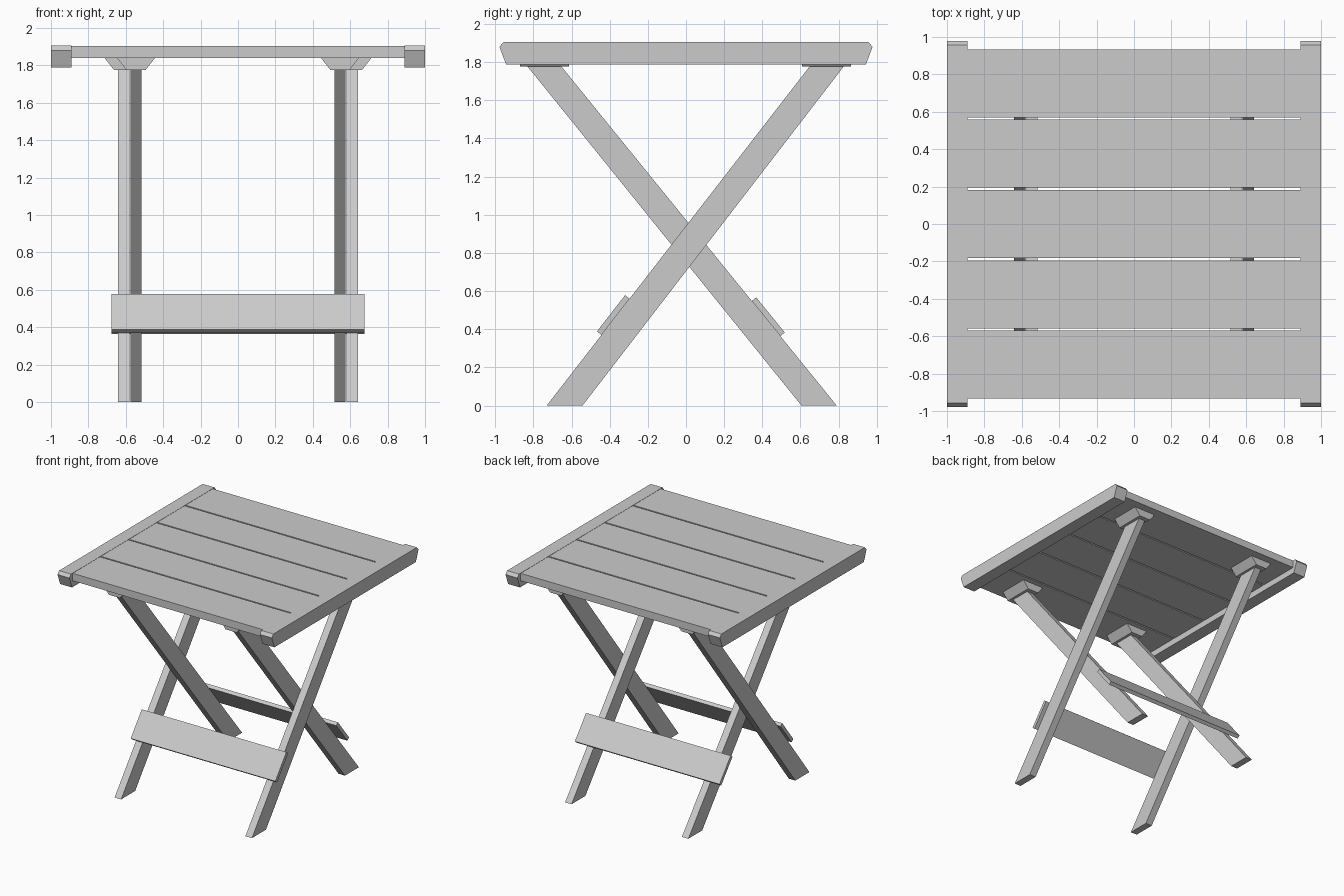
import bpy
import bmesh
from mathutils import Vector

cube = bpy.data.objects.get("Cube")
if cube:
    bpy.data.objects.remove(cube, do_unlink=True)

grey = bpy.data.materials.new("light_grey")
grey.use_nodes = True
colour = (0.6, 0.6, 0.6, 1)
grey.diffuse_color = colour
grey.node_tree.nodes["Principled BSDF"].inputs["Base Color"].default_value = colour


def prism(name, profile, start, end, axis="x"):
    """Extrude a (y, z) profile along x, or an (x, z) profile along y."""
    def place(a, b, t):
        return (t, a, b) if axis == "x" else (a, t, b)

    bm = bmesh.new()
    base = bm.faces.new([bm.verts.new(place(a, b, start)) for a, b in profile])
    new = bmesh.ops.extrude_face_region(bm, geom=[base])["geom"]
    verts = [v for v in new if isinstance(v, bmesh.types.BMVert)]
    bmesh.ops.translate(bm, verts=verts, vec=place(0, 0, end - start))
    bmesh.ops.recalc_face_normals(bm, faces=bm.faces)
    mesh = bpy.data.meshes.new(name)
    bm.to_mesh(mesh)
    bm.free()
    mesh.materials.append(grey)
    obj = bpy.data.objects.new(name, mesh)
    bpy.context.collection.objects.link(obj)
    return obj


TOP, SLAT_BOTTOM, RAIL_BOTTOM, LEG_TOP = 1.905, 1.84, 1.787, 1.776

# Tabletop slats
PITCH, SLAT = 0.376, 0.364
for i in range(5):
    y0 = (i - 2) * PITCH - SLAT / 2
    y1 = y0 + SLAT
    prism(f"slat_{i + 1}",
          [(y0, SLAT_BOTTOM), (y1, SLAT_BOTTOM), (y1, TOP - 0.002), (y0, TOP - 0.002)],
          -0.89, 0.89)

# Side rails with chamfered upper corners and tapered ends
half = [(0.943, RAIL_BOTTOM), (0.978, 1.88), (0.957, TOP)]
rail = half + [(-y, z) for y, z in reversed(half)]

# Leg outlines: outer pair leans back, inner pair leans forward
outer_leg = [(-0.73, 0), (-0.542, 0), (0.826, LEG_TOP), (0.647, LEG_TOP)]
inner_leg = [(0.605, 0), (0.79, 0), (-0.652, LEG_TOP), (-0.83, LEG_TOP)]

for side, s in (("left", 1), ("right", -1)):
    prism(f"{side}_rail", rail, s * 0.889, s)
    prism(f"{side}_outer_leg", outer_leg, s * 0.58, s * 0.641)
    prism(f"{side}_inner_leg", inner_leg, s * 0.515, s * 0.575)
    # Trapezoid mounting blocks under the slats
    for end, x, y in (("front", 0.545, -0.742), ("back", 0.612, 0.737)):
        block = [(s * x - 0.102, SLAT_BOTTOM), (s * x + 0.102, SLAT_BOTTOM),
                 (s * x + 0.052, LEG_TOP), (s * x - 0.052, LEG_TOP)]
        prism(f"{side}_{end}_block", block, y - 0.128, y + 0.128, "y")


# Crossbars lying flat on the outside faces of the legs
def crossbar(name, foot, head, low, high, out):
    foot, head = Vector(foot), Vector(head)
    along = head - foot
    a = foot + along * (low / along.y)
    b = foot + along * (high / along.y)
    normal = Vector((-along.y, along.x)).normalized() * 0.03 * out
    prism(name, [a, b, b + normal, a + normal], -0.675, 0.675)


crossbar("front_crossbar", outer_leg[0], outer_leg[3], 0.37, 0.56, 1)
crossbar("back_crossbar", inner_leg[1], inner_leg[2], 0.364, 0.548, -1)
